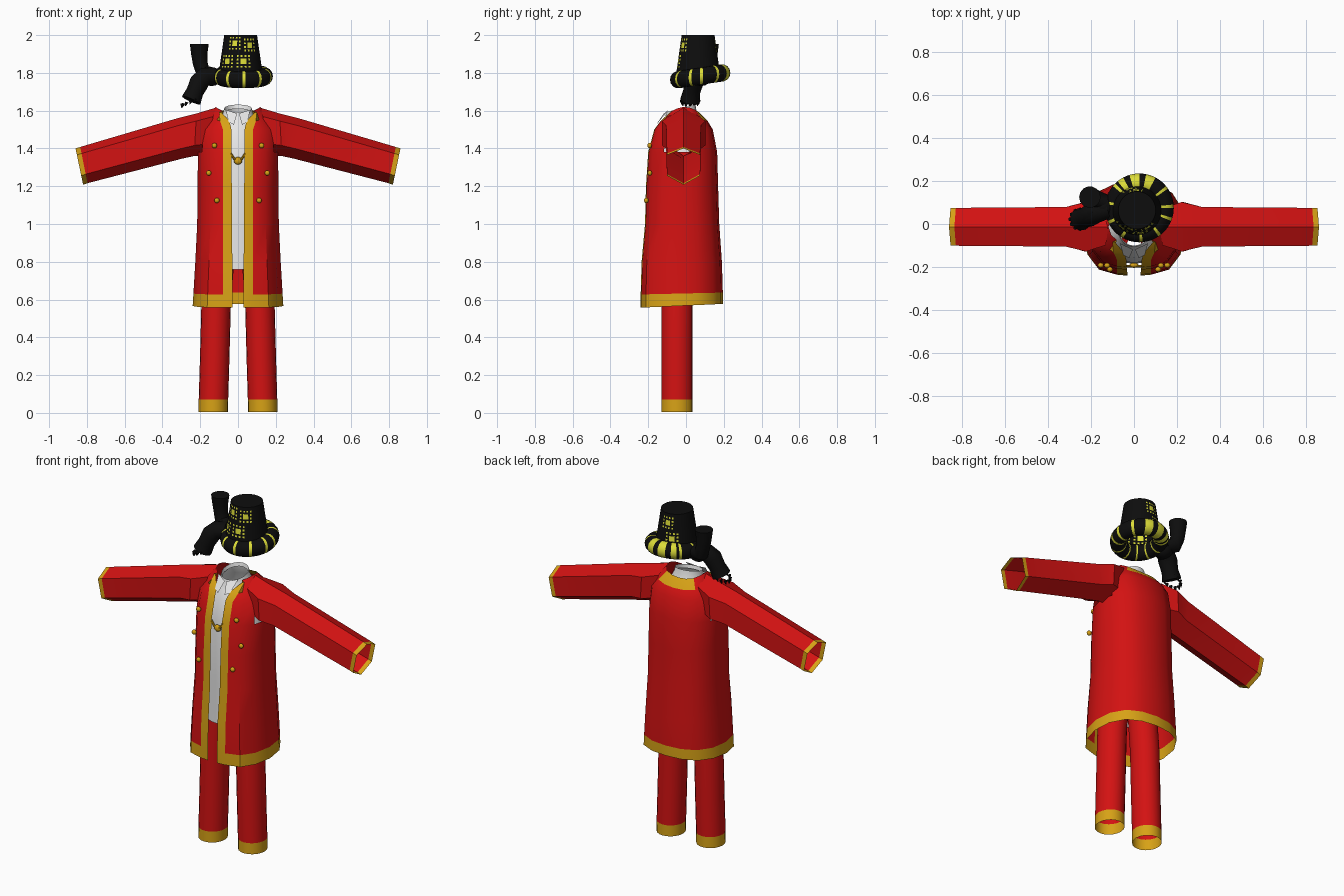
import bpy, bmesh, math
from mathutils import Vector

if "Cube" in bpy.data.objects:
    bpy.data.objects.remove(bpy.data.objects["Cube"])


def material(name, r, g, b):
    m = bpy.data.materials.new(name)
    m.use_nodes = True
    m.diffuse_color = (r, g, b, 1)
    m.node_tree.nodes["Principled BSDF"].inputs["Base Color"].default_value = (r, g, b, 1)
    return m


MATS = [material("red cloth", 0.65, 0.006, 0.006), material("gold trim", 0.68, 0.36, 0.008),
        material("white linen", 0.8, 0.8, 0.8), material("black wool", 0.004, 0.004, 0.004),
        material("yellow pattern", 0.72, 0.72, 0.04)]
RED, GOLD, WHITE, BLACK, YELLOW = range(5)


def finish(bm, name, angle=35):
    me = bpy.data.meshes.new(name)
    bm.to_mesh(me)
    bm.free()
    for m in MATS:
        me.materials.append(m)
    ob = bpy.data.objects.new(name, me)
    bpy.context.collection.objects.link(ob)
    bpy.ops.object.select_all(action='DESELECT')
    ob.select_set(True)
    bpy.context.view_layer.objects.active = ob
    bpy.ops.object.shade_smooth_by_angle(angle=math.radians(angle))
    return ob


def loft(name, rings, rule, closed=True, caps=(False, False), cap_mat=BLACK):
    """Skin rings of points; rule(row, column, centre) gives a colour, or None for a hole."""
    bm = bmesh.new()
    vs = [[bm.verts.new(p) for p in ring] for ring in rings]
    n = len(vs[0])
    for i in range(len(vs) - 1):
        for j in range(n if closed else n - 1):
            k = (j + 1) % n
            quad = (vs[i][j], vs[i][k], vs[i + 1][k], vs[i + 1][j])
            centre = sum((v.co for v in quad), Vector()) / 4
            colour = rule(i, j, centre)
            if colour is not None:
                bm.faces.new(quad).material_index = colour
    for ring, cap in ((vs[0][::-1], caps[0]), (vs[-1], caps[1])):
        if cap:
            bm.faces.new(ring).material_index = cap_mat
    return finish(bm, name)


def circle(cx, cy, z, rx, ry, n, tilt=0):
    steps = [2 * math.pi * k / n for k in range(n)]
    return [(cx + rx * math.cos(a), cy + ry * math.sin(a), z + tilt * math.sin(a)) for a in steps]


def tube(name, path, radii, mat, n=14):
    pts = [Vector(p) for p in path]
    rings = []
    for i, p in enumerate(pts):
        d = (pts[min(i + 1, len(pts) - 1)] - pts[max(i - 1, 0)]).normalized()
        side = d.cross(Vector((0, 1, 0))).normalized()
        up = side.cross(d)
        rings.append([p + radii[i] * (side * math.cos(t) + up * math.sin(t))
                      for t in (2 * math.pi * k / n for k in range(n))])
    return loft(name, rings, lambda i, j, c: mat, caps=(True, True), cap_mat=mat)


def ball(name, centre, size, mat):
    bm = bmesh.new()
    bmesh.ops.create_uvsphere(bm, u_segments=12, v_segments=8, radius=1)
    for v in bm.verts:
        v.co = Vector(centre) + Vector(v.co[k] * size[k] for k in range(3))
    for f in bm.faces:
        f.material_index = mat
    return finish(bm, name, 60)


# Long open coat with gold lapels, hem and collar
SECTION = [(.68, -.87), (.9, -.55), (1, -.08), (.95, .4), (.74, .77), (.4, .95)]


def coat_ring(z, w, front, back, gap, lapel, dip=0, slope=0):
    mid, half = (front + back) / 2, (back - front) / 2
    pts = [(gap, -1), (lapel, -.98)] + [(u * w, v) for u, v in SECTION]
    pts = pts + [(0, 1)] + [(-x, v) for x, v in reversed(pts)]
    return [(x, mid + v * half, z - dip * v * v + slope * v) for x, v in pts]


coat = [coat_ring(.567, .24, -.24, .195, .03, .08, slope=.01),
        coat_ring(.632, .236, -.24, .195, .03, .08, slope=.005),
        coat_ring(.8, .226, -.235, .19, .03, .08),
        coat_ring(1.0, .216, -.217, .176, .032, .08),
        coat_ring(1.2, .214, -.212, .17, .033, .08),
        coat_ring(1.38, .212, -.2, .165, .034, .08),
        coat_ring(1.5, .203, -.168, .142, .035, .08),
        coat_ring(1.565, .165, -.135, .115, .045, .095, .02),
        coat_ring(1.62, .118, -.085, .07, .088, .1, .03)]
LAST = len(coat[0]) - 2


def coat_colour(i, j, c):
    if i == 5 and 3 <= min(j, LAST - j) <= 4:
        return None  # armholes
    collar = i == 7 and abs(c.x) < .11
    return GOLD if i == 0 or j in (0, LAST) or collar else RED


loft("coat", coat, coat_colour, closed=False)

# Six-sided sleeves with gold cuffs: top x, top z, bottom x, bottom z, half depth
SLEEVE = [(.12, 1.615, .18, 1.36, .085), (.22, 1.585, .232, 1.36, .115), (.32, 1.56, .30, 1.345, .092),
          (.835, 1.408, .797, 1.216, .088), (.86, 1.40, .82, 1.208, .088)]
HEX = [(0, 1), (-1, .82), (-1, .25), (0, 0), (1, .25), (1, .82)]
for side, label in ((1, "left"), (-1, "right")):
    rings = [[(side * (xb + (xt - xb) * t), -.013 + s * d, zb + (zt - zb) * t) for s, t in HEX]
             for xt, zt, xb, zb, d in SLEEVE]
    loft(label + "_sleeve", rings, lambda i, j, c: GOLD if i == 3 else RED)

    # Trouser leg with gold cuff
    legs = [circle(side * x, -.048, z, .078, .083, 20)
            for z, x in ((.005, .131), (.07, .13), (.3, .123), (.57, .116), (.78, .1))]
    loft(label + "_trouser_leg", legs, lambda i, j, c: GOLD if i == 0 else RED)

    # Coat buttons
    for x, y, z in ((.125, -.193, 1.415), (.155, -.192, 1.27), (.112, -.211, 1.125)):
        ball(label + "_button", (side * x, y, z), (.014, .012, .014), GOLD)

    # Pointed shirt collar flap
    bm = bmesh.new()
    flap = [(.005, -.118, 1.585), (.065, -.09, 1.605), (.05, -.145, 1.54), (.022, -.158, 1.525)]
    face = bm.faces.new([bm.verts.new((side * x, y, z)) for x, y, z in flap])
    face.material_index = WHITE
    finish(bm, label + "_collar_flap")

# Hips of the trousers
loft("trouser_hips", [circle(0, -.035, z, w, .11, 24) for z, w in ((.77, .17), (.95, .165))],
     lambda i, j, c: RED)

# Shirt with standing neck
SHIRT = [(.76, .18, -.185, .15, 0), (1.0, .18, -.182, .14, 0), (1.35, .18, -.18, .135, 0),
         (1.48, .15, -.155, .11, 0), (1.55, .1, -.125, .07, .01), (1.585, .08, -.11, .055, .018),
         (1.612, .073, -.105, .05, .02), (1.59, .068, -.1, .045, .02)]
loft("shirt", [circle(0, (f + b) / 2, z, w, (b - f) / 2, 24, t) for z, w, f, b, t in SHIRT],
     lambda i, j, c: WHITE)

# Clasp on the shirt front
tube("clasp_chain", [(-.04, -.196, 1.375), (-.02, -.196, 1.345), (0, -.196, 1.335),
                     (.02, -.196, 1.345), (.04, -.196, 1.375)], [.006] * 5, GOLD, 8)
ball("clasp", (0, -.192, 1.335), (.022, .012, .02), GOLD)

# Tapered hat crown with small patterned windows
ROWS, SEGS = 24, 64
WINDOWS = [(44, 19), (53, 18), (40, 9), (49, 9), (16, 18), (19, 9)]


def crown_colour(i, j, c):
    for wj, wi in WINDOWS:
        a, b = abs(j - wj), abs(i - wi)
        if max(a, b) <= 1 or (max(a, b) == 3 and (a + b) % 2 == 0):
            return YELLOW
    return BLACK


crown = []
for k in range(ROWS + 1):
    t = k / ROWS
    r = .12 - .033 * t
    crown.append(circle(.014, .064, 1.77 + .23 * t, r, r, SEGS))
loft("hat_crown", crown, crown_colour, caps=(False, True))

# Rolled striped brim, lower at the front
WIDE = (11, 12, 13, 16, 17, 18, 21, 22)
brim = []
for k in range(SEGS):
    a = 2 * math.pi * k / SEGS
    ring = []
    for m in range(14):
        b = 2 * math.pi * m / 14
        r = .116 + .044 * math.cos(b)
        ring.append((.025 + r * math.cos(a), .075 + r * math.sin(a),
                     1.782 + .046 * math.sin(b) + .018 * math.sin(a)))
    brim.append(ring)
brim.append(brim[0])
loft("hat_brim", brim, lambda i, j, c: YELLOW if i in WIDE or i % 6 == 0 else BLACK)

# Scarf knot and its two ends
ball("scarf_knot", (-.14, .08, 1.78), (.055, .055, .05), BLACK)
tube("scarf_end_up", [(-.14, .1, 1.79), (-.185, .12, 1.805), (-.2, .125, 1.85), (-.205, .125, 1.9),
                      (-.205, .125, 1.953)], [.04, .042, .039, .043, .05], BLACK)
tube("scarf_end_down", [(-.12, .07, 1.785), (-.175, .055, 1.78), (-.205, .04, 1.75),
                        (-.228, .03, 1.7), (-.248, .022, 1.655)],
     [.045, .05, .052, .046, .053], BLACK)

# Fringe under the hanging end
for k in range(12):
    a = 2 * math.pi * k / 12
    x, y = -.25 + .045 * math.cos(a), .022 + .045 * math.sin(a)
    z = 1.655 + .018 * math.cos(a)
    tube("scarf_fringe", [(x, y, z), (x - .006, y, z - .022)], [.011, .002], BLACK, 5)
